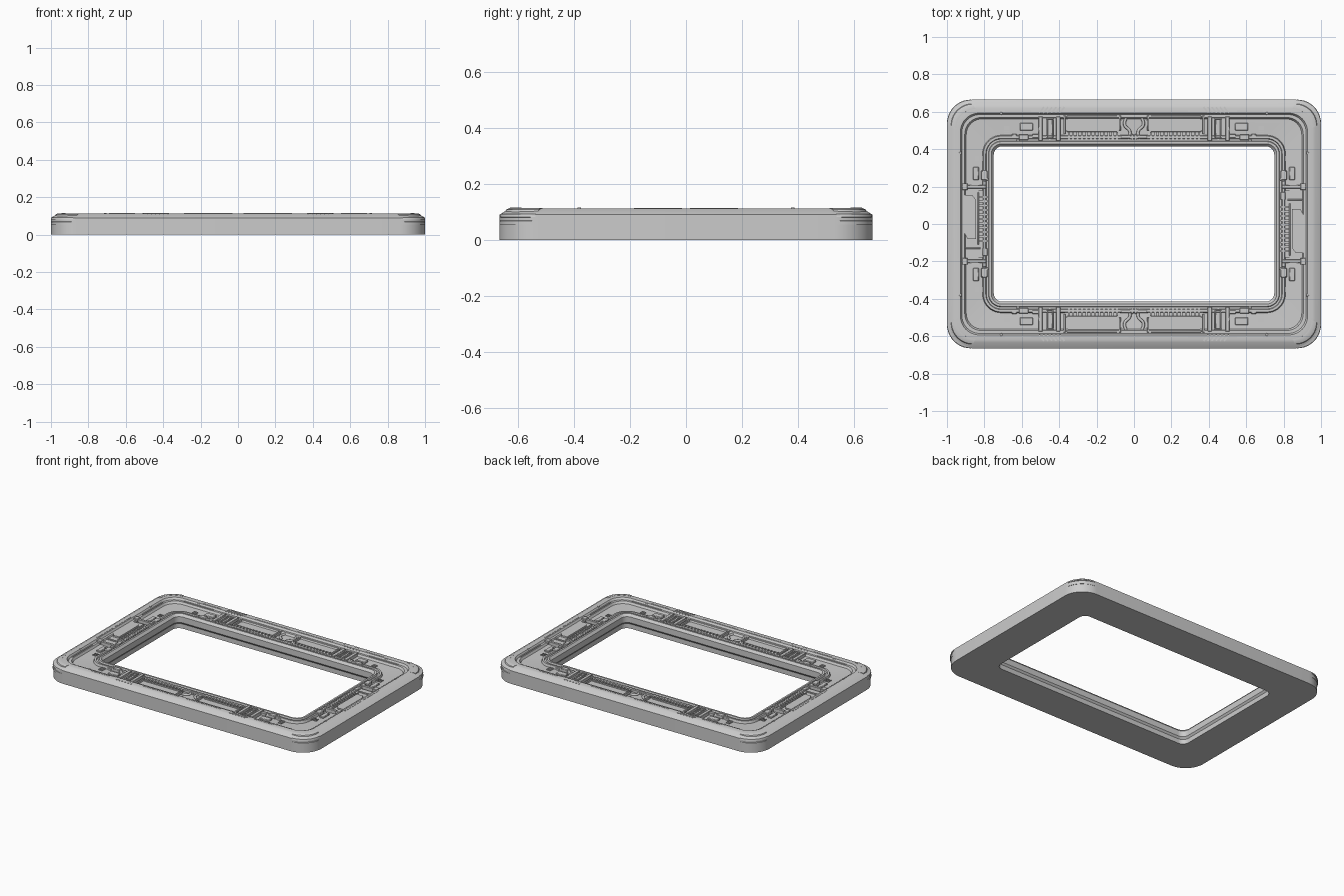
import bpy, bmesh, math
from mathutils import Matrix, Vector

if "Cube" in bpy.data.objects:
    bpy.data.objects.remove(bpy.data.objects["Cube"])

HX, HY = 1.0, 0.665


def finish(name, bm, angle=30, bevel=0):
    bmesh.ops.recalc_face_normals(bm, faces=bm.faces)
    me = bpy.data.meshes.new(name)
    bm.to_mesh(me)
    bm.free()
    ob = bpy.data.objects.new(name, me)
    bpy.context.collection.objects.link(ob)
    bpy.ops.object.select_all(action='DESELECT')
    ob.select_set(True)
    bpy.context.view_layer.objects.active = ob
    bpy.ops.object.shade_smooth_by_angle(angle=math.radians(angle))
    if bevel:
        m = ob.modifiers.new("edge_bevel", 'BEVEL')
        m.width, m.segments = bevel, 1
    return ob


def corner(d, r, sx, sy, n=10):
    """Points of one rounded corner, inset d from the outer outline."""
    cx, cy = HX - d - r, HY - d - r
    pts = [(sx * (cx + r * math.cos(a)), sy * (cy + r * math.sin(a)))
           for a in [math.pi / 2 * i / n for i in range(n + 1)]]
    return pts if sx * sy > 0 else pts[::-1]


CORNERS = [(1, 1), (-1, 1), (-1, -1), (1, -1)]


def bridge(bm, rings, closed):
    rows = [[bm.verts.new(p) for p in ring] for ring in rings]
    k = len(rows[0])
    for i in range(len(rows)):
        a, b = rows[i], rows[(i + 1) % len(rows)]
        for j in range(k if closed else k - 1):
            bm.faces.new((a[j], a[(j + 1) % k], b[(j + 1) % k], b[j]))
    if not closed:
        bm.faces.new([r[0] for r in rows])
        bm.faces.new([r[-1] for r in rows])


def sweep(name, profile):
    bm = bmesh.new()
    bridge(bm, [[(x, y, z) for c in CORNERS for x, y in corner(d, r, *c)]
                for d, z, r in profile], True)
    return finish(name, bm)


def boxes(name, items, sym='mirror', bevel=0):
    """Boxes (x, y, z0, z1, width, depth, turn) repeated around the frame."""
    signs = CORNERS if sym == 'mirror' else [(1, 1), (-1, -1)]
    bm = bmesh.new()
    for x, y, z0, z1, w, h, *t in items:
        turn = t[0] if t else 0
        for sx, sy in signs:
            bmesh.ops.create_cube(bm, size=1, matrix=(
                Matrix.Translation((sx * x, sy * y, (z0 + z1) / 2))
                @ Matrix.Rotation(math.radians(turn) * sx * sy, 4, 'Z')
                @ Matrix.Diagonal((w, h, z1 - z0, 1))))
    return finish(name, bm, bevel=bevel)


def plates(name, pts, z0, z1, sym='mirror'):
    """Flat plate with a polygon outline, repeated around the frame."""
    bm = bmesh.new()
    for sx, sy in (CORNERS if sym == 'mirror' else [(1, 1), (-1, -1)]):
        lo = [bm.verts.new((sx * x, sy * y, z0)) for x, y in pts]
        hi = [bm.verts.new((sx * x, sy * y, z1)) for x, y in pts]
        bm.faces.new(lo)
        bm.faces.new(hi)
        for i in range(len(pts)):
            j = (i + 1) % len(pts)
            bm.faces.new((lo[i], lo[j], hi[j], hi[i]))
    return finish(name, bm)


# main frame: outer wall, bevelled rim, recessed channel, inner lip, opening
sweep("frame_body", [
    (0, 0, .14), (0, .074, .14), (0, .09, .14), (.032, .110, .125),
    (.045, .113, .12), (.072, .113, .10), (.08, .100, .095), (.095, .100, .09),
    (.103, .086, .085), (.19, .082, .10), (.195, .099, .095), (.207, .099, .085),
    (.211, .091, .08), (.221, .091, .07), (.225, .101, .065), (.237, .101, .055),
    (.25, .085, .045), (.25, .045, .045), (.24, .032, .045), (.24, 0, .045)])

# ribbed guards wrapping the four outer corners
bm = bmesh.new()
guard = [(0, .055), (0, .068), (.008, .072), (.008, .078), (0, .082), (.002, .092),
         (.02, .098), (.024, .108), (.036, .114), (.05, .114), (.055, .07)]
for c in CORNERS:
    bridge(bm, [[(x, y, z) for x, y in corner(d, .128 - d * .5, *c)]
                for d, z in guard], False)
finish("corner_guards", bm)

# long sides: trays with comb teeth
plates("long_side_trays", [(.075, .47), (.10, .455), (.35, .455), (.375, .48), (.375, .545),
                           (.35, .565), (.35, .585), (.10, .565), (.075, .575)], .07, .089)
boxes("long_side_tray_walls", [(.225, .573, .08, .103, .27, .012),
                               (.372, .53, .08, .103, .012, .10),
                               (.075, .54, .08, .103, .012, .08),
                               (.225, .497, .08, .095, .27, .008)], bevel=.002)
boxes("long_side_combs", [(.09 + i * .0235, .474, .08, .099, .011, .038)
                          for i in range(12)])

# long sides: slotted brackets and hatched grips
boxes("long_side_brackets", [
    (.405, .51, .075, .107, .022, .13), (.50, .51, .075, .107, .022, .13),
    (.452, .51, .075, .092, .08, .13), (.435, .51, .09, .104, .008, .10),
    (.465, .51, .09, .104, .008, .10), (.45, .563, .09, .104, .038, .008),
    (.45, .458, .09, .104, .038, .008), (.525, .47, .075, .1, .04, .02)], bevel=.002)
boxes("hatched_grips", [(.385 + i * .022, .608, .10, .1155, .009, .042, 38)
                        for i in range(6)])
boxes("rim_strips", [(.16, .602, .10, .1145, .26, .008), (.62, .604, .10, .1145, .14, .008),
                     (.70, .578, .09, .105, .22, .006)])

# centre clips and pairs of curved cables
boxes("centre_clips", [(.045, .466, .075, .1, .05, .018), (.01, .466, .075, .095, .012, .03)],
      bevel=.002)
cu = bpy.data.curves.new("centre_cables", 'CURVE')
cu.dimensions = '3D'
cu.bevel_depth, cu.bevel_resolution, cu.resolution_u = .008, 2, 5
for sx, sy in CORNERS:
    sp = cu.splines.new('BEZIER')
    pts = [(.03, .455), (.022, .495), (.05, .53), (.04, .575)]
    sp.bezier_points.add(len(pts) - 1)
    for bp, (x, y) in zip(sp.bezier_points, pts):
        bp.co = Vector((sx * x, sy * y, .087))
        bp.handle_left_type = bp.handle_right_type = 'AUTO'
bpy.context.collection.objects.link(bpy.data.objects.new("centre_cables", cu))

# short sides: trays with combs, offset by half a turn
plates("short_side_trays", [(.785, -.18), (.90, -.18), (.94, -.15), (.94, .10), (.90, .18),
                            (.785, .18)], .07, .091, 'turn')
plates("short_side_pads", [(.845, -.13), (.865, -.155), (.905, -.155), (.905, .05), (.89, .08),
                           (.845, .08)], .08, .102, 'turn')
boxes("short_side_combs", [(.805, -.145 + i * .0235, .08, .100, .045, .011)
                           for i in range(11)], 'turn')
boxes("short_side_comb_backs", [(.833, -.03, .08, .098, .008, .28),
                                (.797, .15, .08, .101, .025, .04),
                                (.86, .13, .08, .099, .08, .008)], 'turn', .002)
boxes("short_side_brackets", [(.855, .20, .075, .107, .13, .018), (.80, .215, .075, .104, .02, .03),
                              (.905, .20, .09, .111, .03, .035)], bevel=.002)
boxes("side_rim_strips", [(.94, .10, .10, .1145, .008, .17), (.915, .38, .09, .105, .006, .22)])

# small connector blocks along the channel
boxes("connector_blocks", [(.80, .26, .075, .102, .035, .05), (.59, .464, .075, .102, .05, .03),
                           (.64, .47, .075, .096, .03, .02), (.845, .27, .075, .094, .03, .07),
                           (.575, .52, .075, .094, .07, .04)], bevel=.003)
boxes("vent_slats", [(.80 + i * .011, .35, .08, .09, .005, .028) for i in range(5)]
      + [(.68, .485 + i * .011, .08, .09, .028, .005) for i in range(4)])

# rivets
bm = bmesh.new()
for x, y, z in [(.62, .448, .1), (.785, .24, .1), (.71, .592, .112), (.928, .38, .112)]:
    for sx, sy in CORNERS:
        bmesh.ops.create_cone(bm, cap_ends=True, segments=12, radius1=.008, radius2=.006,
                              depth=.008, matrix=Matrix.Translation((sx * x, sy * y, z)))
finish("rivets", bm)
